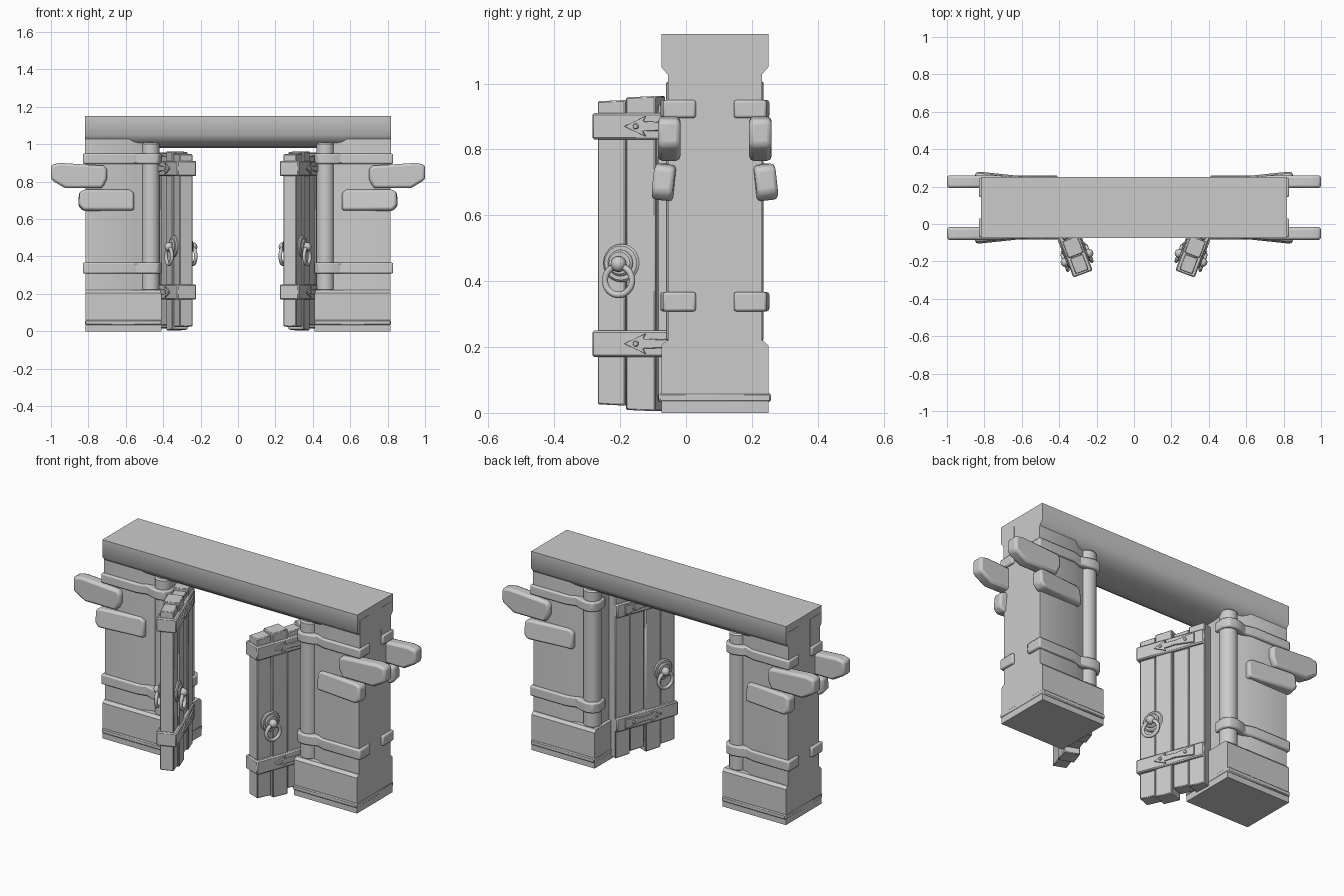
import bpy, bmesh
from math import sin, cos, pi, radians
from mathutils import Vector, Matrix

if "Cube" in bpy.data.objects:
    bpy.data.objects.remove(bpy.data.objects["Cube"])

YC = 0.0875  # the gate's own front/back symmetry plane


def XY(u, v, w): return Vector((u, v, w))    # outline in plan, extruded up
def XZ(u, v, w): return Vector((u, w, v))    # outline in elevation, extruded in depth
def YZ(u, v, w): return Vector((w, u, v))    # outline in section, extruded along x


def prism(bm, pts, lo, hi, f):
    a = [bm.verts.new(f(u, v, lo)) for u, v in pts]
    b = [bm.verts.new(f(u, v, hi)) for u, v in pts]
    n = len(pts)
    bm.faces.new(a)
    bm.faces.new(b[::-1])
    for i in range(n):
        bm.faces.new((a[i], b[i], b[(i + 1) % n], a[(i + 1) % n]))
    return a + b


def box(bm, u0, u1, v0, v1, w0, w1, f=XY):
    return prism(bm, [(u0, v0), (u1, v0), (u1, v1), (u0, v1)], w0, w1, f)


def circle(cx, cy, r, n):
    return [(cx + r * cos(2 * pi * i / n), cy + r * sin(2 * pi * i / n)) for i in range(n)]


def both(pts):
    return pts + [(u, 2 * YC - v) for u, v in reversed(pts)]


def finish(name, bm, mx=True, my=False, bevel=0.0, segs=1, angle=35):
    bmesh.ops.translate(bm, verts=bm.verts, vec=(0, -YC, 0))
    bmesh.ops.recalc_face_normals(bm, faces=bm.faces)
    me = bpy.data.meshes.new(name)
    bm.to_mesh(me)
    bm.free()
    me.polygons.foreach_set("use_smooth", [True] * len(me.polygons))
    me.set_sharp_from_angle(angle=radians(angle))
    ob = bpy.data.objects.new(name, me)
    ob.location = (0, YC, 0)
    bpy.context.collection.objects.link(ob)
    if bevel:
        m = ob.modifiers.new("Bevel", 'BEVEL')
        m.width, m.segments, m.limit_method, m.angle_limit = bevel, segs, 'ANGLE', radians(40)
    if mx or my:
        m = ob.modifiers.new("Mirror", 'MIRROR')
        m.use_axis = (mx, my, False)
        m.use_mirror_merge = False
    return ob


# Lintel beam with a rounded belly
bm = bmesh.new()
prism(bm, [(-0.075, 1.15), (-0.075, 1.05), (-0.045, 1.015), (0.0, 0.985), (0.05, 0.98),
           (0.125, 0.98), (0.175, 0.985), (0.22, 1.015), (0.25, 1.05), (0.25, 1.15)],
      -0.817, 0.817, YZ)
finish("lintel", bm, mx=False, angle=60)

# Pillar shaft, recessed beside the round posts
bm = bmesh.new()
prism(bm, both([(0.43, -0.02), (0.54, -0.035), (0.58, -0.055), (0.815, -0.055)]), 0.18, 1.05, XY)
finish("pillar_shaft", bm)

# Outer corner blocks under the lintel ends
bm = bmesh.new()
box(bm, 0.62, 0.819, -0.055, 0.03, 0.92, 1.11)
finish("pillar_corner_block", bm, my=True)

# Plinth with chamfered top, and its rim
bm = bmesh.new()
prism(bm, [(-0.075, 0), (0.25, 0), (0.25, 0.205), (0.235, 0.22), (-0.06, 0.22), (-0.075, 0.205)],
      0.41, 0.815, YZ)
finish("pillar_plinth", bm)
bm = bmesh.new()
box(bm, 0.408, 0.817, -0.083, 0.258, 0.033, 0.06)
finish("plinth_rim", bm, bevel=0.005)

# Round posts on the inner corners
bm = bmesh.new()
prism(bm, circle(0.467, -0.012, 0.048, 16), 0.215, 1.01, XY)
finish("round_post", bm, my=True, bevel=0.008)

# Bands bulging around the posts and hooking the outer corner
bm = bmesh.new()
band = [(0.412, 0.03), (0.408, -0.035), (0.428, -0.068), (0.467, -0.078), (0.508, -0.07),
        (0.545, -0.056), (0.6, -0.07), (0.83, -0.07), (0.83, 0.03)]
for z0, z1 in ((0.308, 0.367), (0.895, 0.95)):
    prism(bm, band, z0, z1, XY)
finish("pillar_band", bm, my=True, bevel=0.008, segs=2)

# Upper stakes jutting out past the pillars
bm = bmesh.new()
prism(bm, [(0.70, 0.815), (0.725, 0.765), (0.925, 0.765), (1.0, 0.81), (1.0, 0.89),
           (0.95, 0.9), (0.72, 0.885), (0.70, 0.87)], -0.085, -0.017, XZ)
finish("upper_stake", bm, my=True, bevel=0.014, segs=2)

# Lower stakes, splayed outwards
bm = bmesh.new()
prism(bm, [(-0.145, -0.055), (0.125, -0.055), (0.15, -0.03), (0.147, 0.045), (0.12, 0.055),
           (-0.12, 0.055), (-0.145, 0.04)], -0.032, 0.032, XZ)
bm.transform(Matrix.Translation((0.702, -0.055, 0.7)) @ Matrix.Rotation(radians(-6), 4, 'Z')
             @ Matrix.Rotation(radians(-6), 4, 'X'))
finish("lower_stake", bm, my=True, bevel=0.012, segs=2)

# Doors swung open: s runs along the door, z up, n across its thickness
HINGE = Vector((0.41, 0.10, 0))
ALONG = Vector((-0.35, -0.937, 0))
ACROSS = Vector((0.937, -0.35, 0))


def DOOR(s, z, n):
    return HINGE + ALONG * s + ACROSS * n + Vector((0, 0, z))


bm = bmesh.new()
for s0, s1, z0, z1, t in ((0.0, 0.092, 0.015, 0.955, 0.041), (0.096, 0.186, 0.03, 0.94, 0.036),
                          (0.19, 0.286, 0.005, 0.962, 0.044), (0.29, 0.38, 0.022, 0.95, 0.037)):
    prism(bm, [(s0, z0), (s1, z0 + 0.004), (s1, z1 - 0.004), (s0, z1)], -t, t, DOOR)
box(bm, 0.01, 0.37, 0.05, 0.92, -0.028, 0.028, DOOR)
finish("door_planks", bm, bevel=0.004)

# Straps wrapping the doors
bm = bmesh.new()
for zc in (0.21, 0.87):
    box(bm, 0.0, 0.392, zc - 0.04, zc + 0.04, -0.055, 0.055, DOOR)
finish("door_strap", bm, bevel=0.006)

# Arrow-shaped hinge plates with rivets on both faces
bm = bmesh.new()
for side in (-1, 1):
    for zc in (0.21, 0.87):
        half = [(0.285, 0), (0.215, 0.031), (0.225, 0.015), (0.16, 0.013), (0.05, 0.028)]
        arrow = half + [(s, -z) for s, z in reversed(half[1:])]
        prism(bm, [(s, zc + z) for s, z in arrow], side * 0.05, side * 0.063, DOOR)
        for s in (0.245, 0.1):
            prism(bm, circle(s, zc, 0.009, 8), side * 0.05, side * 0.07, DOOR)
finish("hinge_arrow", bm, bevel=0.002)

# Pull ring bosses, with a dished rim
bm = bmesh.new()
for side in (-1, 1):
    prism(bm, circle(0.3, 0.455, 0.058, 20), side * 0.03, side * 0.05, DOOR)
    prism(bm, circle(0.3, 0.455, 0.04, 20), side * 0.03, side * 0.06, DOOR)
finish("pull_boss", bm, bevel=0.006)

# Knobs and hanging rings
bm = bmesh.new()
N, M, R, r = 24, 8, 0.044, 0.010
for side in (-1, 1):
    bmesh.ops.create_uvsphere(bm, u_segments=12, v_segments=8, radius=0.024,
                              matrix=Matrix.Translation(DOOR(0.3, 0.452, side * 0.068)))
    loops = []
    for i in range(N):
        a = 2 * pi * i / N
        loops.append([bm.verts.new(DOOR(0.3 + cos(a) * (R + r * cos(b)),
                                        0.402 + sin(a) * (R + r * cos(b)),
                                        side * 0.068 + r * sin(b)))
                      for b in (2 * pi * j / M for j in range(M))])
    for i in range(N):
        p, q = loops[i], loops[(i + 1) % N]
        for j in range(M):
            k = (j + 1) % M
            bm.faces.new((p[j], q[j], q[k], p[k]))
finish("pull_ring", bm, angle=60)
